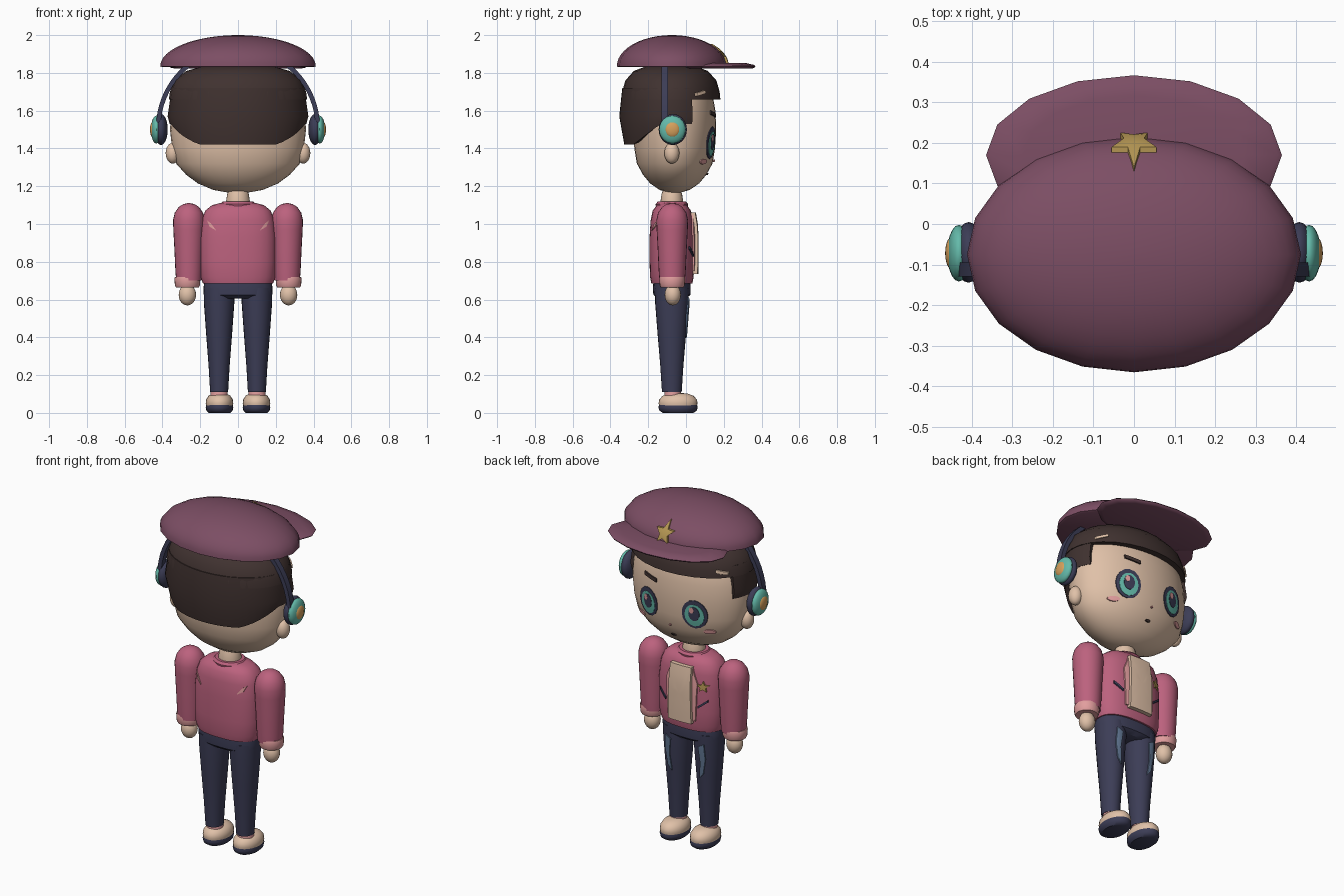
import bpy, bmesh, math
from mathutils import Vector

if "Cube" in bpy.data.objects:
    bpy.data.objects.remove(bpy.data.objects["Cube"])


def lin(c):
    return tuple((v / 255 / 12.92) if v < 10 else ((v / 255 + 0.055) / 1.055) ** 2.4 for v in c) + (1.0,)


MATS = {}
for key, rgb in {"plum": (124, 78, 100), "rose": (188, 98, 126), "navy": (60, 61, 86),
                 "dark_brown": (64, 50, 48), "skin": (224, 193, 168), "teal": (100, 186, 170),
                 "gold": (178, 148, 82), "orange": (214, 160, 92), "light_pink": (226, 158, 158),
                 "slate_blue": (98, 120, 148)}.items():
    MATS[key] = bpy.data.materials.new(key)
    MATS[key].diffuse_color = lin(rgb)


def finish(bm, name, mat, fix=True):
    if fix:
        bmesh.ops.recalc_face_normals(bm, faces=bm.faces[:])
    me = bpy.data.meshes.new(name)
    bm.to_mesh(me)
    bm.free()
    ob = bpy.data.objects.new(name, me)
    bpy.context.collection.objects.link(ob)
    me.materials.append(MATS[mat])
    bpy.ops.object.select_all(action='DESELECT')
    ob.select_set(True)
    bpy.context.view_layer.objects.active = ob
    bpy.ops.object.shade_smooth_by_angle(angle=math.radians(40))
    return ob


def loft(name, rings, mat):
    """Skin between closed rings of points, capped at both ends."""
    bm = bmesh.new()
    vs = [[bm.verts.new(p) for p in r] for r in rings]
    n = len(vs[0])
    for a, b in zip(vs, vs[1:]):
        for i in range(n):
            bm.faces.new((a[i], a[(i + 1) % n], b[(i + 1) % n], b[i]))
    bm.faces.new(vs[0])
    bm.faces.new(vs[-1])
    return finish(bm, name, mat)


class Body:
    """Upright form: elliptical sections scaled by a (z, factor) profile."""
    def __init__(self, prof, rx, ry, cx=0.0, cy=-0.075, e=2.0):
        self.prof, self.rx, self.ry, self.cx, self.cy, self.e = prof, rx, ry, cx, cy, e

    def build(self, name, mat, seg=24):
        rings = []
        for z, f in self.prof:
            ring = []
            for i in range(seg):
                a = 2 * math.pi * i / seg
                c, s = math.cos(a), math.sin(a)
                k = max(f, 0.01) / (abs(c) ** self.e + abs(s) ** self.e) ** (1 / self.e)
                ring.append((self.cx + self.rx * k * c, self.cy + self.ry * k * s, z))
            rings.append(ring)
        return loft(name, rings, mat)

    def surf(self, x, z, side=1):
        f = self.prof[0][1]
        for (z0, f0), (z1, f1) in zip(self.prof, self.prof[1:]):
            if z0 <= z <= z1:
                f = f0 + (f1 - f0) * (z - z0) / (z1 - z0)
        u = min(abs((x - self.cx) / (self.rx * f)), 0.999)
        return self.cy + side * self.ry * f * (1 - u ** self.e) ** (1 / self.e)


def plate(name, body, outline, mat, off=0.008, side=1):
    """Thin plate that hugs a body; outline is a list of (x, z)."""
    cx = sum(p[0] for p in outline) / len(outline)
    cz = sum(p[1] for p in outline) / len(outline)
    bm = bmesh.new()
    rings = []
    for k, o in ((1, -0.001), (1, off), (0.66, off), (0.33, off)):
        ring = []
        for x, z in outline:
            px, pz = cx + (x - cx) * k, cz + (z - cz) * k
            ring.append(bm.verts.new((px, body.surf(px, pz, side) + side * o, pz)))
        rings.append(ring)
    mid = bm.verts.new((cx, body.surf(cx, cz, side) + side * off, cz))
    n = len(outline)
    for a, b in zip(rings, rings[1:]):
        for i in range(n):
            bm.faces.new((a[i], a[(i + 1) % n], b[(i + 1) % n], b[i]))
    caps = [bm.faces.new((rings[-1][i], rings[-1][(i + 1) % n], mid)) for i in range(n)]
    bm.normal_update()
    if sum(f.normal.y for f in caps) * side < 0:
        bmesh.ops.reverse_faces(bm, faces=bm.faces[:])
    return finish(bm, name, mat, fix=False)


def oval(x, z, rx, rz, n=16):
    return [(x + rx * math.cos(2 * math.pi * i / n), z + rz * math.sin(2 * math.pi * i / n)) for i in range(n)]


def star(x, z, r):
    return [(x + (r if i % 2 == 0 else r * 0.45) * math.sin(math.pi * i / 5),
             z + (r if i % 2 == 0 else r * 0.45) * math.cos(math.pi * i / 5)) for i in range(10)]


def dense(pts, m=5):
    return [(a[0] + (b[0] - a[0]) * j / m, a[1] + (b[1] - a[1]) * j / m)
            for a, b in zip(pts, pts[1:] + pts[:1]) for j in range(m)]


def bar(x0, z0, x1, z1, h):
    return dense([(x0, z0 - h), (x1, z1 - h), (x1, z1 + h), (x0, z0 + h)], 3)


def ball(name, loc, scale, mat, seg=20):
    bm = bmesh.new()
    bmesh.ops.create_uvsphere(bm, u_segments=seg, v_segments=12, radius=1)
    for v in bm.verts:
        v.co = Vector((v.co.x * scale[0], v.co.y * scale[1], v.co.z * scale[2])) + Vector(loc)
    return finish(bm, name, mat)


# head and neck
head = Body([(1.165, 0.12), (1.18, 0.36), (1.215, 0.59), (1.26, 0.76), (1.32, 0.91), (1.4, 0.97), (1.5, 1),
             (1.6, 0.98), (1.7, 0.9), (1.78, 0.72), (1.82, 0.45)], 0.36, 0.22, cy=-0.06)
head.build("head", "skin", 36)
Body([(1.06, 1), (1.12, 1), (1.16, 0.9), (1.19, 0.7)], 0.063, 0.06).build("neck", "skin")

# hair cap, then a shell around the back and sides
cap = Body([(1.66, 1), (1.7, 0.985), (1.76, 0.92), (1.81, 0.75), (1.835, 0.5)], 0.366, 0.262, cy=-0.08)
cap.build("hair_cap", "dark_brown", 28)
rings = []
for i in range(33):
    t = math.radians(-205 + 230 * i / 32)
    u = min(max((-math.sin(t) - 0.2) / 0.6, 0), 1)
    zb = 1.53 - 0.11 * u
    rings.append([(0.366 * k * math.cos(t), -0.08 + 0.268 * k * math.sin(t), z)
                  for k, z in ((0.96, 1.72), (1.02, 1.57), (0.99 - 0.07 * u, zb), (0.8, zb + 0.01), (0.8, 1.72))])
loft("hair_back", rings, "dark_brown")

# cap hat with visor and star badge
dome = [(1.835 + 0.165 * math.sin(a), math.cos(a)) for a in [math.radians(7.5 * i) for i in range(12)]]
hat = Body([(1.83, 0.97)] + dome + [(2.0, 0.03)], 0.412, 0.291)
hat.build("hat", "plum", 20)
Body([(1.822, 0.9), (1.828, 0.98), (1.835, 1), (1.842, 0.97), (1.852, 0.75)], 0.365, 0.197, cy=0.17).build(
    "hat_visor", "plum", 16)
plate("hat_star", hat, star(0, 1.895, 0.058), "gold", 0.012)

# face
plate("eyebrow", head, bar(0.085, 1.575, 0.175, 1.59, 0.01), "dark_brown")
plate("mouth", head, oval(0, 1.265, 0.016, 0.006, 10), "dark_brown")
plate("nose", head, oval(0, 1.335, 0.006, 0.006, 8), "light_pink", 0.01)

for s in (-1, 1):
    x = 0.15 * s
    plate("eye_outline", head, oval(x, 1.43, 0.07, 0.085), "navy", 0.004)
    plate("eye_iris", head, oval(x, 1.425, 0.053, 0.066), "teal", 0.006)
    plate("eye_pupil", head, oval(x, 1.435, 0.03, 0.042), "navy", 0.008)
    plate("eye_highlight", head, oval(x + 0.012, 1.455, 0.013, 0.018, 10), "light_pink", 0.0095)
    plate("blush", head, oval(0.22 * s, 1.33, 0.03, 0.014, 12), "light_pink", 0.006)
    plate("hairpin", cap, bar(0.265 * s, 1.7, 0.315 * s, 1.685, 0.008), "skin", 0.01)
    ball("ear", (0.345 * s, -0.075, 1.375), (0.038, 0.04, 0.055), "skin")
    # headphone cups
    ball("headphone_cushion", (0.408 * s, -0.07, 1.5), (0.036, 0.075, 0.082), "navy")
    ball("headphone_shell", (0.432 * s, -0.072, 1.5), (0.029, 0.07, 0.074), "teal")
    ball("headphone_centre", (0.45 * s, -0.072, 1.5), (0.016, 0.04, 0.042), "orange")

# headphone band
rings = []
for i in range(33):
    a = math.pi * i / 32
    rings.append([(r * math.cos(a), y, 1.51 + r * math.sin(a))
                  for r, y in ((0.41, -0.13), (0.434, -0.13), (0.434, -0.095), (0.41, -0.095))])
loft("headphone_band", rings, "navy")

# jacket with open front
torso = Body([(0.685, 0.92), (0.72, 0.98), (0.8, 1), (0.93, 1), (1.02, 0.95), (1.07, 0.86), (1.1, 0.68),
              (1.112, 0.45)], 0.202, 0.118, e=2.5)
torso.build("jacket", "rose", 32)
Body([(1.085, 1.1), (1.105, 1.15), (1.118, 1), (1.118, 0.7)], 0.082, 0.075).build("jacket_collar", "rose")
plate("shirt", torso, dense([(-0.075, 0.735), (0.075, 0.735), (0.068, 1.06), (-0.068, 1.06)]), "skin", 0.024)
plate("chest_star", torso, star(-0.13, 0.955, 0.032), "gold")
for s in (-1, 1):
    plate("jacket_edge", torso, dense([(0.074 * s, 0.75), (0.09 * s, 0.75), (0.1 * s, 0.97), (0.068 * s, 1.05)]),
          "light_pink")
    plate("pocket_slit", torso, bar(0.105 * s, 0.835, 0.155 * s, 0.875, 0.007), "navy")
    plate("back_slash", torso, dense([(0.115 * s, 0.965), (0.15 * s, 0.985), (0.165 * s, 1.02), (0.145 * s, 1.005)], 3),
          "light_pink", 0.005, -1)

    # arms
    Body([(0.7, 0.8), (0.75, 0.85), (0.86, 0.91), (0.97, 0.98), (1.02, 1), (1.06, 0.89), (1.09, 0.64),
          (1.105, 0.36), (1.11, 0.1)], 0.084, 0.084, 0.26 * s, -0.073).build("sleeve", "rose")
    Body([(0.665, 0.92), (0.675, 1), (0.71, 1.04), (0.72, 1)], 0.066, 0.066, 0.268 * s, -0.073).build(
        "sleeve_cuff", "light_pink")
    ball("hand", (0.268 * s, -0.07, 0.625), (0.046, 0.043, 0.056), "skin")

    # legs and feet
    leg = Body([(0.11, 0.58), (0.25, 0.68), (0.42, 0.84), (0.58, 0.98), (0.66, 1)], 0.082, 0.09, 0.1 * s)
    leg.build("trouser_leg", "navy")
    plate("worn_patch", leg, dense([(0.09 * s, 0.4), (0.115 * s, 0.43), (0.13 * s, 0.52), (0.125 * s, 0.61),
                                    (0.09 * s, 0.59), (0.1 * s, 0.5)], 2), "slate_blue", 0.006)
    Body([(0.07, 1), (0.115, 0.95)], 0.047, 0.045, 0.1 * s, -0.07).build("sock", "light_pink")
    Body([(0.03, 0.95), (0.05, 1), (0.07, 0.97), (0.09, 0.8), (0.102, 0.5), (0.105, 0.2)], 0.073, 0.103, 0.098 * s,
         -0.042).build("shoe", "skin")
    Body([(0, 0.78), (0.012, 0.95), (0.03, 1), (0.045, 0.96)], 0.073, 0.104, 0.098 * s, -0.042).build(
        "shoe_sole", "navy")

# hips and waistband
Body([(0.605, 0.75), (0.625, 0.98), (0.66, 1), (0.7, 0.97)], 0.183, 0.1, e=2.6).build("trouser_hips", "navy")

for m in bpy.data.materials:
    if m.users and not m.is_grease_pencil:
        m.use_nodes = True
        m.node_tree.nodes["Principled BSDF"].inputs["Base Color"].default_value = m.diffuse_color
